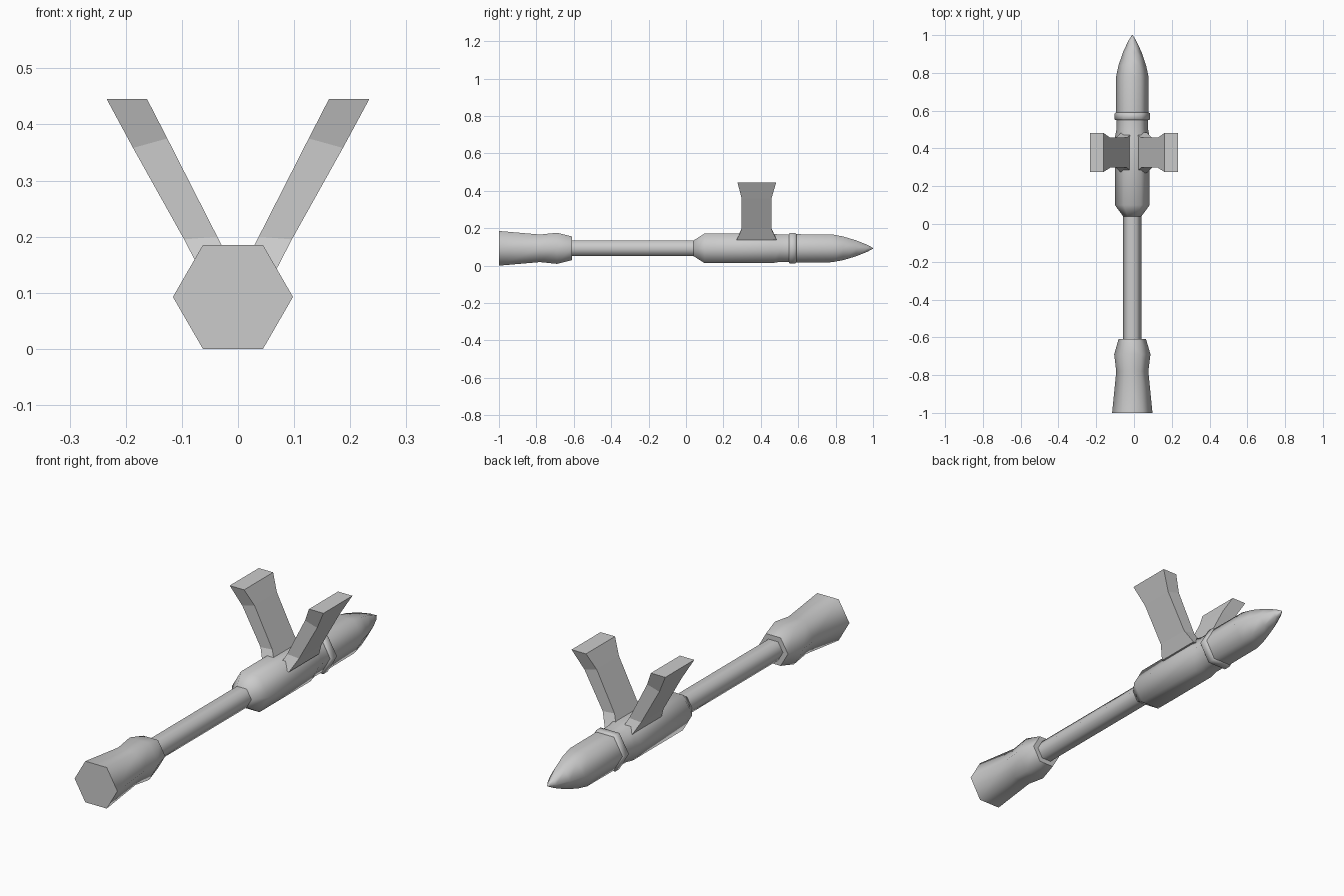
import bpy, bmesh, math

if "Cube" in bpy.data.objects:
    bpy.data.objects.remove(bpy.data.objects["Cube"])

CX, CZ = -0.009, 0.0925   # axis of the body


def make(name, rings, smooth):
    """Skin a list of equal-sized vertex rings and cap both ends."""
    bm = bmesh.new()
    loops = [[bm.verts.new(p) for p in ring] for ring in rings]
    n = len(loops[0])
    for a, b in zip(loops, loops[1:]):
        for i in range(n):
            j = (i + 1) % n
            bm.faces.new((a[i], a[j], b[j], b[i]))
    bm.faces.new(loops[0])
    bm.faces.new(loops[-1])
    bmesh.ops.remove_doubles(bm, verts=bm.verts, dist=1e-5)
    bmesh.ops.recalc_face_normals(bm, faces=bm.faces)
    me = bpy.data.meshes.new(name)
    bm.to_mesh(me)
    bm.free()
    ob = bpy.data.objects.new(name, me)
    bpy.context.collection.objects.link(ob)
    if smooth:
        bpy.ops.object.select_all(action='DESELECT')
        ob.select_set(True)
        bpy.context.view_layer.objects.active = ob
        bpy.ops.object.shade_smooth_by_angle(angle=math.radians(65))
    return ob


def hex_part(name, profile):
    """Six-sided body along y from (y, radius) pairs."""
    rings = [[(CX + r * math.cos(k * math.pi / 3), y,
               CZ + r * math.sin(k * math.pi / 3)) for k in range(6)]
             for y, r in profile]
    return make(name, rings, True)


# Body parts, from tail to nose
hex_part("tail_bell", [(-1.0, 0.107), (-0.78, 0.085), (-0.69, 0.096), (-0.61, 0.073)])
hex_part("shaft", [(-0.63, 0.048), (0.06, 0.048)])
hex_part("chamber", [(0.04, 0.048), (0.10, 0.092), (0.46, 0.092),
                     (0.50, 0.084), (0.57, 0.084)])
hex_part("collar", [(0.55, 0.088), (0.555, 0.094), (0.585, 0.094), (0.59, 0.088)])
hex_part("nose_cone", [(0.58, 0.087), (0.78, 0.086), (0.84, 0.073),
                       (0.91, 0.049), (0.97, 0.021), (1.0, 0.002)])

# Slanted sights: (inner x, inner z, outer x, outer z, y min, y max)
LEVELS = [(0.005, 0.137, 0.066, 0.137, 0.27, 0.485),
          (0.037, 0.200, 0.096, 0.195, 0.298, 0.457),
          (0.126, 0.375, 0.187, 0.358, 0.298, 0.457),
          (0.162, 0.445, 0.234, 0.445, 0.275, 0.482)]
for side, s in (("right", 1), ("left", -1)):
    make(side + "_arm", [[(s * xi, y0, zi), (s * xo, y0, zo),
                          (s * xo, y1, zo), (s * xi, y1, zi)]
                         for xi, zi, xo, zo, y0, y1 in LEVELS], False)
